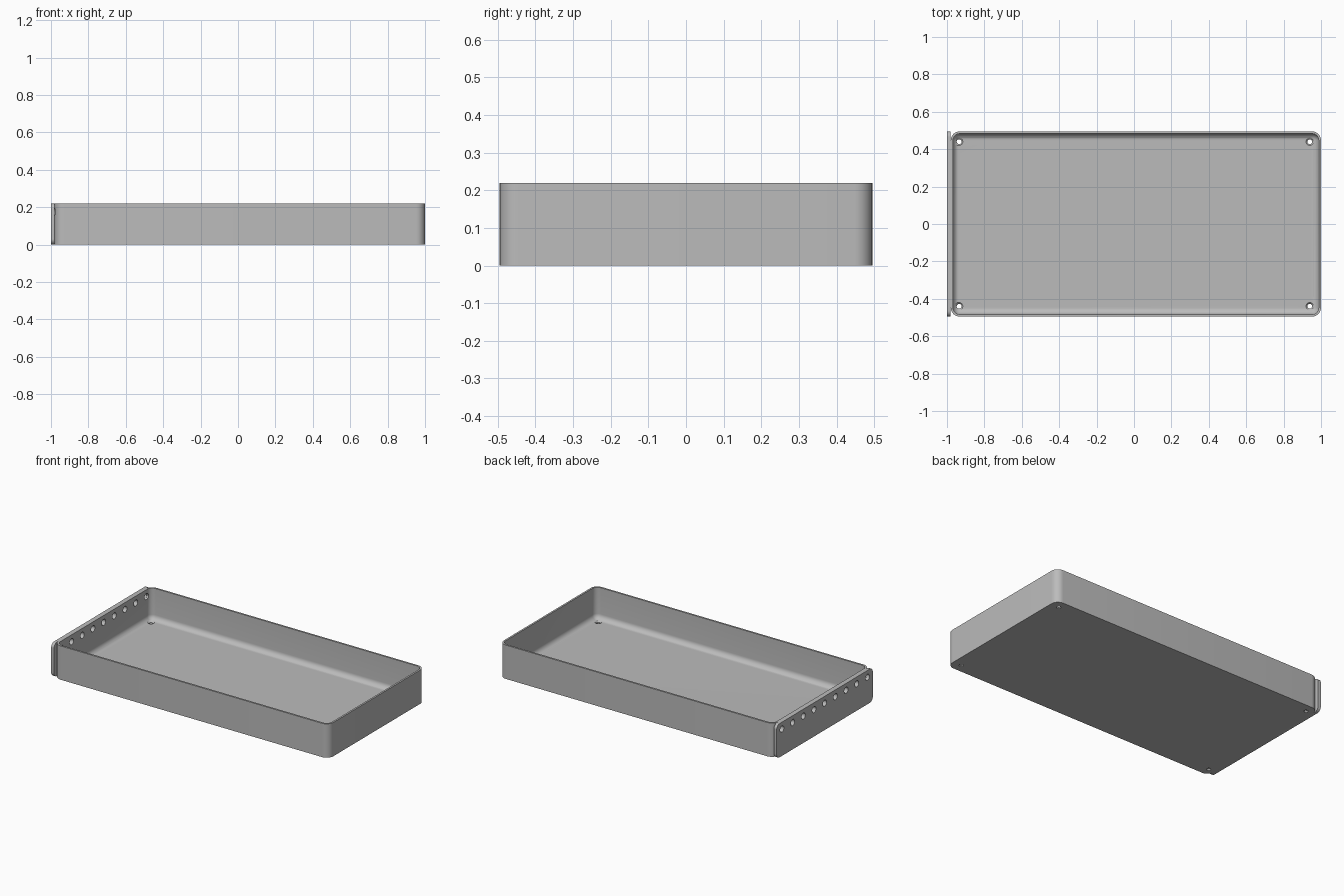
import bpy, bmesh, math
from mathutils import Matrix

if "Cube" in bpy.data.objects:
    bpy.data.objects.remove(bpy.data.objects["Cube"])

grey = bpy.data.materials.new("plain grey")
grey.use_nodes = True
grey.diffuse_color = (0.5, 0.5, 0.5, 1)
grey.node_tree.nodes["Principled BSDF"].inputs["Base Color"].default_value = (0.5, 0.5, 0.5, 1)

HEIGHT, DEPTH, SEAM = 0.22, 0.495, -0.98
WALL, FLOOR, FILLET, CORNER = 0.012, 0.015, 0.034, 0.048


def rounded_rect(half_u, half_v, radius, steps=8):
    """Outline of a rounded rectangle, anticlockwise."""
    points = []
    for quarter, (su, sv) in enumerate([(1, 1), (-1, 1), (-1, -1), (1, -1)]):
        for i in range(steps + 1):
            a = (quarter + i / steps) * math.pi / 2
            points.append((su * (half_u - radius) + radius * math.cos(a),
                           sv * (half_v - radius) + radius * math.sin(a)))
    return points


def loft(name, rings):
    """Join matching rings of points and cap both ends."""
    bm = bmesh.new()
    loops = [[bm.verts.new(p) for p in ring] for ring in rings]
    n = len(loops[0])
    for low, high in zip(loops, loops[1:]):
        for i in range(n):
            j = (i + 1) % n
            bm.faces.new((low[i], low[j], high[j], high[i]))
    bm.faces.new(loops[0][::-1])
    bm.faces.new(loops[-1])
    bmesh.ops.recalc_face_normals(bm, faces=bm.faces)
    mesh = bpy.data.meshes.new(name)
    bm.to_mesh(mesh)
    bm.free()
    mesh.materials.append(grey)
    obj = bpy.data.objects.new(name, mesh)
    bpy.context.collection.objects.link(obj)
    return obj


def cones(name, items):
    """Cutter made of cones: (matrix, bottom radius, top radius, length)."""
    bm = bmesh.new()
    for matrix, r1, r2, length in items:
        bmesh.ops.create_cone(bm, cap_ends=True, segments=24, radius1=r1,
                              radius2=r2, depth=length, matrix=matrix)
    mesh = bpy.data.meshes.new(name)
    bm.to_mesh(mesh)
    bm.free()
    mesh.materials.append(grey)
    obj = bpy.data.objects.new(name, mesh)
    obj.hide_render = True
    bpy.context.collection.objects.link(obj)
    return obj


def cut(obj, cutter):
    mod = obj.modifiers.new("holes", "BOOLEAN")
    mod.operation, mod.solver, mod.object = "DIFFERENCE", "EXACT", cutter
    bpy.context.view_layer.objects.active = obj
    bpy.ops.object.modifier_apply(modifier=mod.name)


# Tray: outer wall, rim, inner wall, then a fillet into the floor
mid_x, half_x = (1 + SEAM) / 2, (1 - SEAM) / 2
profile = [(0, 0), (0, HEIGHT), (WALL, HEIGHT)]
for i in range(9):
    a = i / 8 * math.pi / 2
    profile.append((WALL + FILLET * (1 - math.cos(a)),
                    FLOOR + FILLET * (1 - math.sin(a))))
tray = loft("tray", [
    [(mid_x + u, v, z) for u, v in rounded_rect(half_x - inset, DEPTH - inset, CORNER - inset)]
    for inset, z in profile])

# End plate with rounded corners, against the tray's right end
plate = loft("end_plate", [
    [(x, u, HEIGHT / 2 + v) for u, v in rounded_rect(DEPTH, HEIGHT / 2, 0.03)]
    for x in (-1, SEAM)])

# Row of holes through the plate and the wall behind it
turn = Matrix.Rotation(math.pi / 2, 4, "Y")
row = cones("row_cutter", [
    (Matrix.Translation((SEAM, (i - 4) * 0.11, 0.175)) @ turn, 0.02, 0.02, 0.1)
    for i in range(9)])

# Countersunk screw holes in the floor corners
spots = [(x, y) for x in (-0.935, 0.94) for y in (-0.44, 0.44)]
drill = cones("drill_cutter", [
    (Matrix.Translation((x, y, 0)), 0.013, 0.013, 0.1) for x, y in spots])
sink = cones("sink_cutter", [
    (Matrix.Translation((x, y, FLOOR - 0.001)), 0.012, 0.026, 0.014) for x, y in spots])

for cutter in (row, drill, sink):
    cut(tray, cutter)
cut(plate, row)
for cutter in (row, drill, sink):
    bpy.data.objects.remove(cutter)

for obj in (tray, plate):
    bpy.ops.object.select_all(action="DESELECT")
    obj.select_set(True)
    bpy.context.view_layer.objects.active = obj
    bpy.ops.object.shade_smooth_by_angle(angle=math.radians(30))
